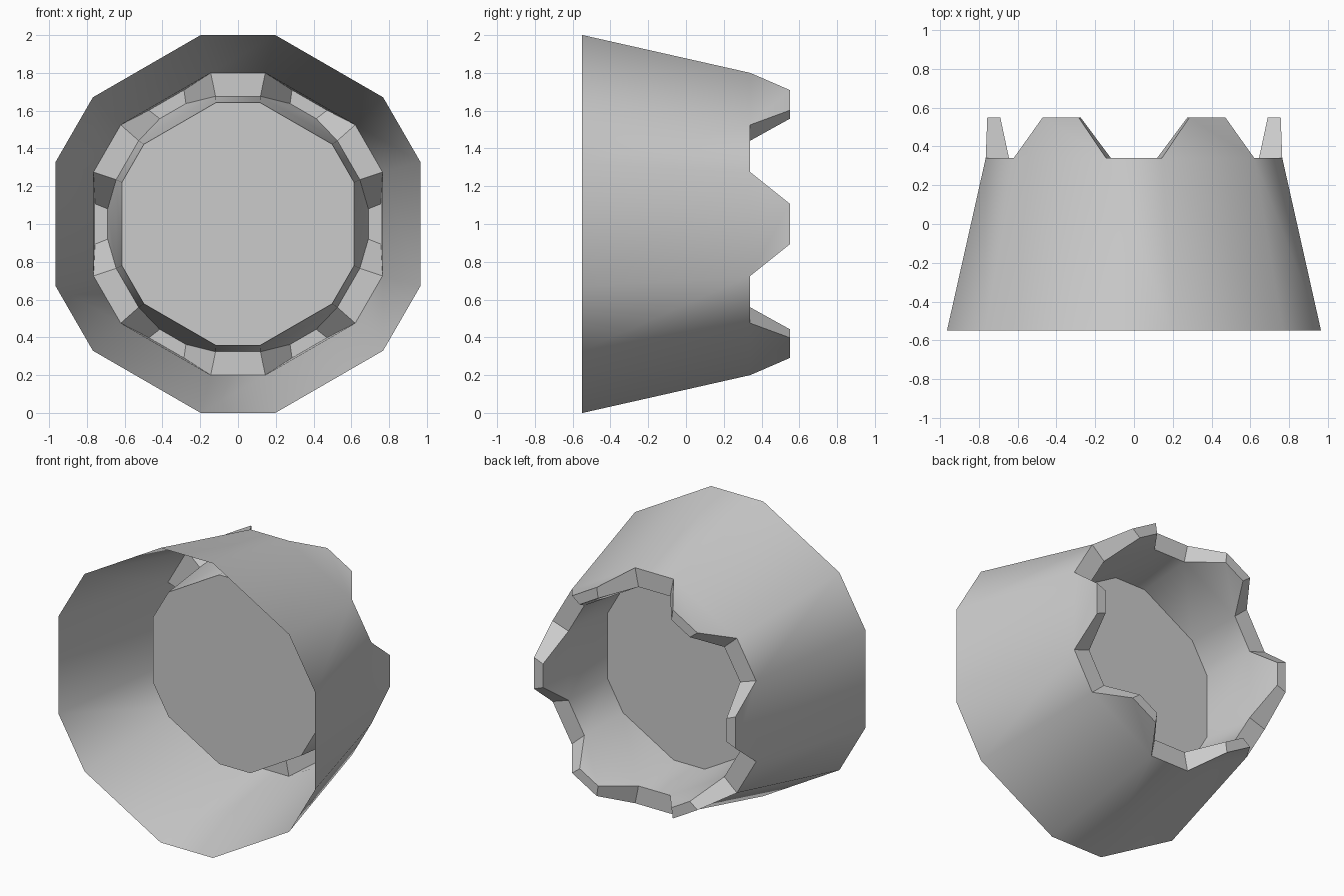
import bpy, bmesh, math

cube = bpy.data.objects.get("Cube")
if cube:
    bpy.data.objects.remove(cube, do_unlink=True)

SECTORS = 6          # one tooth per long side of the twelve-sided shell
CENTRE_Z = 1.0

grey = bpy.data.materials.new("light_grey")
grey.use_nodes = True
colour = (0.6, 0.6, 0.6, 1)
grey.diffuse_color = colour
grey.node_tree.nodes["Principled BSDF"].inputs["Base Color"].default_value = colour

bm = bmesh.new()


def ring(apothem, half_width, y):
    """Twelve vertices in pairs, one pair per long side."""
    verts = []
    for k in range(SECTORS):
        a = k * 2 * math.pi / SECTORS
        for t in (-half_width, half_width):
            x = apothem * math.cos(a) - t * math.sin(a)
            z = apothem * math.sin(a) + t * math.cos(a)
            verts.append(bm.verts.new((x, y, CENTRE_Z + z)))
    return verts


def strip(first, second):
    """Closed band of quads between two rings."""
    n = len(first)
    for i in range(n):
        j = (i + 1) % n
        bm.faces.new((first[i], second[i], second[j], first[j]))


def tooth_sides(first, second):
    """One quad per long side only."""
    for i in range(0, len(first), 2):
        bm.faces.new((first[i], second[i], second[i + 1], first[i + 1]))


def crown(base, tip):
    """Zigzag rim that runs base, tip, tip, base along each tooth."""
    loop = []
    for i in range(0, len(base), 2):
        loop += [base[i], tip[i], tip[i + 1], base[i + 1]]
    return loop


# Rings from the wide open mouth, over the toothed rim, down to the inner floor
mouth = ring(0.965, 0.33, -0.55)
outer_base = ring(0.765, 0.275, 0.34)
outer_tip = ring(0.757, 0.107, 0.55)
inner_tip = ring(0.69, 0.08, 0.55)
inner_base = ring(0.645, 0.235, 0.34)
floor = ring(0.615, 0.22, -0.035)

strip(mouth, outer_base)                                             # outer shell
tooth_sides(outer_base, outer_tip)                                   # teeth outside
strip(crown(outer_base, outer_tip), crown(inner_base, inner_tip))    # rim
tooth_sides(inner_tip, inner_base)                                   # teeth inside
strip(inner_base, floor)                                             # inner wall
bm.faces.new(floor[::-1])                                            # inner floor

mesh = bpy.data.meshes.new("toothed_nozzle")
bm.to_mesh(mesh)
bm.free()
mesh.materials.append(grey)

nozzle = bpy.data.objects.new("toothed_nozzle", mesh)
bpy.context.collection.objects.link(nozzle)
bpy.ops.object.select_all(action='DESELECT')
nozzle.select_set(True)
bpy.context.view_layer.objects.active = nozzle
bpy.ops.object.shade_smooth_by_angle(angle=math.radians(42))
